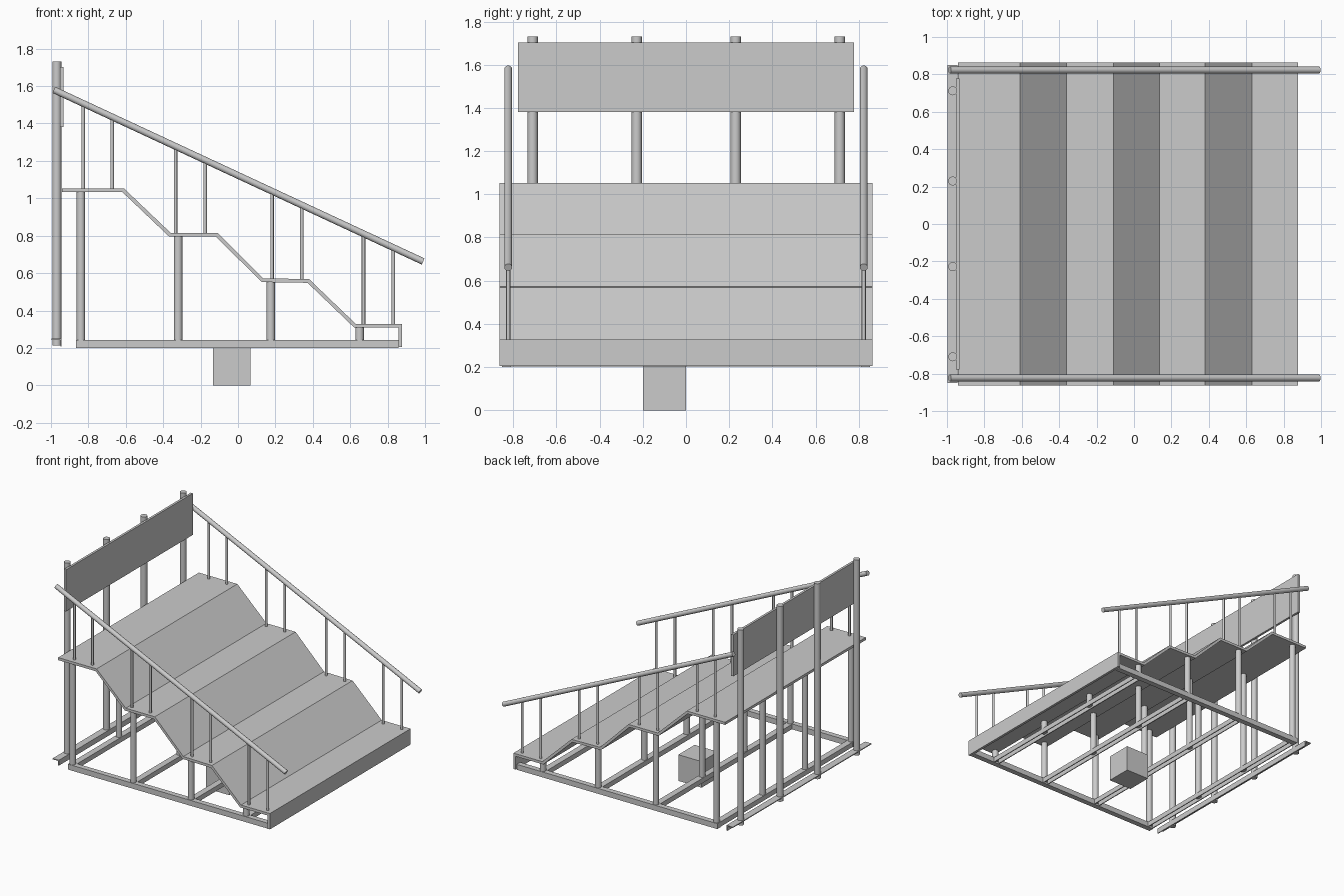
import bpy, bmesh, math
from mathutils import Vector

if "Cube" in bpy.data.objects:
    bpy.data.objects.remove(bpy.data.objects["Cube"])

grey = bpy.data.materials.new("light grey")
grey.diffuse_color = (0.6, 0.6, 0.6, 1)
grey.use_nodes = True
grey.node_tree.nodes["Principled BSDF"].inputs["Base Color"].default_value = grey.diffuse_color


def finish(bm, name, smooth=False):
    bmesh.ops.recalc_face_normals(bm, faces=bm.faces)
    me = bpy.data.meshes.new(name)
    bm.to_mesh(me)
    bm.free()
    me.materials.append(grey)
    ob = bpy.data.objects.new(name, me)
    bpy.context.collection.objects.link(ob)
    if smooth:
        bpy.ops.object.select_all(action='DESELECT')
        ob.select_set(True)
        bpy.context.view_layer.objects.active = ob
        bpy.ops.object.shade_smooth_by_angle(angle=math.radians(40))
    return ob


def extrude_y(name, profile, y0, y1):
    """Closed x-z outline extruded along y."""
    bm = bmesh.new()
    f = bm.faces.new([bm.verts.new((x, y0, z)) for x, z in profile])
    r = bmesh.ops.extrude_face_region(bm, geom=[f])
    vs = [v for v in r["geom"] if isinstance(v, bmesh.types.BMVert)]
    bmesh.ops.translate(bm, vec=(0, y1 - y0, 0), verts=vs)
    return finish(bm, name)


def box(name, x0, x1, y0, y1, z0, z1):
    return extrude_y(name, [(x0, z0), (x1, z0), (x1, z1), (x0, z1)], y0, y1)


def rod(name, a, b, r, seg=16):
    a, b = Vector(a), Vector(b)
    d = b - a
    bm = bmesh.new()
    bmesh.ops.create_cone(bm, cap_ends=True, segments=seg, radius1=r, radius2=r, depth=d.length)
    bm.transform(d.to_track_quat('Z', 'Y').to_matrix().to_4x4())
    bmesh.ops.translate(bm, vec=(a + b) / 2, verts=bm.verts)
    return finish(bm, name, True)


# stepped deck with front lip
top = [(-0.94, 1.053), (-0.61, 1.053), (-0.36, 0.815), (-0.11, 0.815),
       (0.135, 0.572), (0.38, 0.568), (0.63, 0.328)]
under = [(x - 0.008, z - 0.02) for x, z in top]
under[0] = (-0.94, 1.033)
deck = top + [(0.878, 0.328), (0.878, 0.205), (0.858, 0.205), (0.858, 0.308)] + under[::-1]
extrude_y("stepped_deck", deck, -0.863, 0.863)

# base frame: side beams
for s, tag in ((-1, "right"), (1, "left")):
    ys = sorted((s * 0.81, s * 0.852))
    box("side_beam_" + tag, -0.865, 0.857, ys[0], ys[1], 0.2, 0.242)

# cross channels with rows of support posts
t = 0.007
for x, h in ((-0.84, 1.04), (-0.32, 0.80), (0.175, 0.56), (0.65, 0.312)):
    a, b = x - 0.024, x + 0.024
    extrude_y("cross_channel", [(a, 0.202), (a, 0.24), (b, 0.24), (b, 0.202), (b - t, 0.202),
                                (b - t, 0.24 - t), (a + t, 0.24 - t), (a + t, 0.202)], -0.81, 0.81)
    for y in (-0.825, -0.26, 0.26, 0.825):
        rod("support_post", (x, y, 0.215), (x, y, h), 0.023)

# rear angle rail
extrude_y("rear_angle_rail", [(-0.997, 0.25), (-0.943, 0.25), (-0.943, 0.208),
                              (-0.95, 0.208), (-0.95, 0.243), (-0.997, 0.243)], -0.85, 0.85)

# rear posts and backboard
for y in (-0.71, -0.228, 0.23, 0.712):
    rod("rear_post", (-0.969, y, 0.213), (-0.969, y, 1.73), 0.024)
box("backboard", -0.951, -0.933, -0.778, 0.778, 1.38, 1.703)

# handrails and balusters
for y in (-0.823, 0.823):
    rod("handrail", (-0.985, y, 1.58), (0.99, y, 0.662), 0.018)
    for x, z in ((-0.828, 1.04), (-0.673, 1.04), (-0.334, 0.805), (-0.176, 0.805),
                 (0.182, 0.56), (0.341, 0.56), (0.671, 0.318), (0.831, 0.318)):
        rod("baluster", (x, y, z), (x, y, 1.58 - (x + 0.985) * 0.918 / 1.975), 0.0095, 12)

# hanging block under the frame
box("base_block", -0.134, 0.066, -0.2, 0.0, 0, 0.203)
